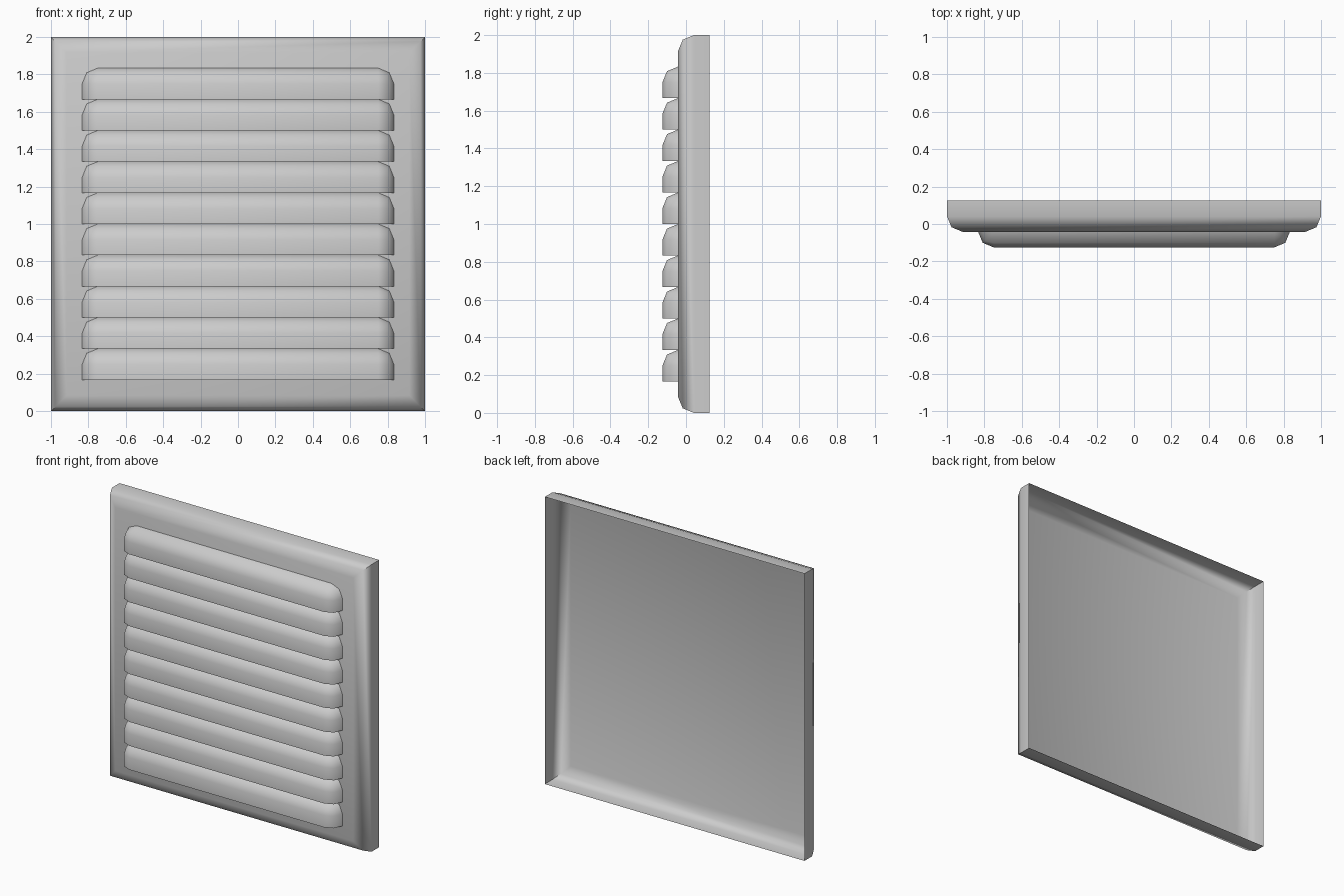
import bpy, bmesh, math

if "Cube" in bpy.data.objects:
    bpy.data.objects.remove(bpy.data.objects["Cube"])

U = 1 / 24          # grid unit: every size is a multiple of it
RADIUS = 2 * U      # rounding of the frame and louvre edges


def rounded_box(name, x, y0, y1, z0, z1, pick, cut_y):
    """Box with the picked edges rounded in two segments, open at cut_y."""
    bm = bmesh.new()
    bmesh.ops.create_cube(bm, size=1)
    for v in bm.verts:
        v.co = (v.co.x * 2 * x,
                y0 if v.co.y < 0 else y1,
                z0 if v.co.z < 0 else z1)
    edges = [e for e in bm.edges if pick(e)]
    bmesh.ops.bevel(bm, geom=edges, offset=RADIUS, offset_type='OFFSET',
                    segments=2, profile=0.5, affect='EDGES', clamp_overlap=False)
    # trim the back so that the part is an open shell
    bmesh.ops.bisect_plane(bm, geom=bm.verts[:] + bm.edges[:] + bm.faces[:],
                           dist=1e-4, plane_co=(0, cut_y, 0), plane_no=(0, 1, 0),
                           clear_outer=True)
    back = [f for f in bm.faces if all(v.co.y > cut_y - 1e-3 for v in f.verts)]
    bmesh.ops.delete(bm, geom=back, context='FACES')
    mesh = bpy.data.meshes.new(name)
    bm.to_mesh(mesh)
    bm.free()
    obj = bpy.data.objects.new(name, mesh)
    bpy.context.collection.objects.link(obj)
    bpy.ops.object.select_all(action='DESELECT')
    obj.select_set(True)
    bpy.context.view_layer.objects.active = obj
    bpy.ops.object.shade_smooth_by_angle(angle=math.radians(50))
    return obj


# Frame: shallow tray, rounded around its front rim, open at the back
def front_rim(e):
    return all(v.co.y < -U + 1e-4 for v in e.verts)


rounded_box("frame", 1, -U, 3 * U, 0, 2, front_rim, 3 * U)


# Louvres: hoods rounded at the top and sides with a flat underside
for i in range(10):
    low = 4 * U + i * 4 * U

    def hood_edges(e):
        a, b = (v.co for v in e.verts)
        on_bottom = max(a.z, b.z) < low + 1e-4
        on_back = max(a.y, b.y) > 0
        front_side = abs(a.x - b.x) < 1e-4 and max(a.y, b.y) < 0
        top_side = abs(a.x - b.x) < 1e-4 and min(a.z, b.z) > low + 1e-4
        front_top = max(a.y, b.y) < 0 and min(a.z, b.z) > low + 1e-4
        return not on_bottom and ((front_side and not on_back)
                                  or top_side or front_top)

    rounded_box(f"louvre_{i + 1}", 20 * U, -3 * U, 3 * U, low, low + 4 * U,
                hood_edges, -U)
